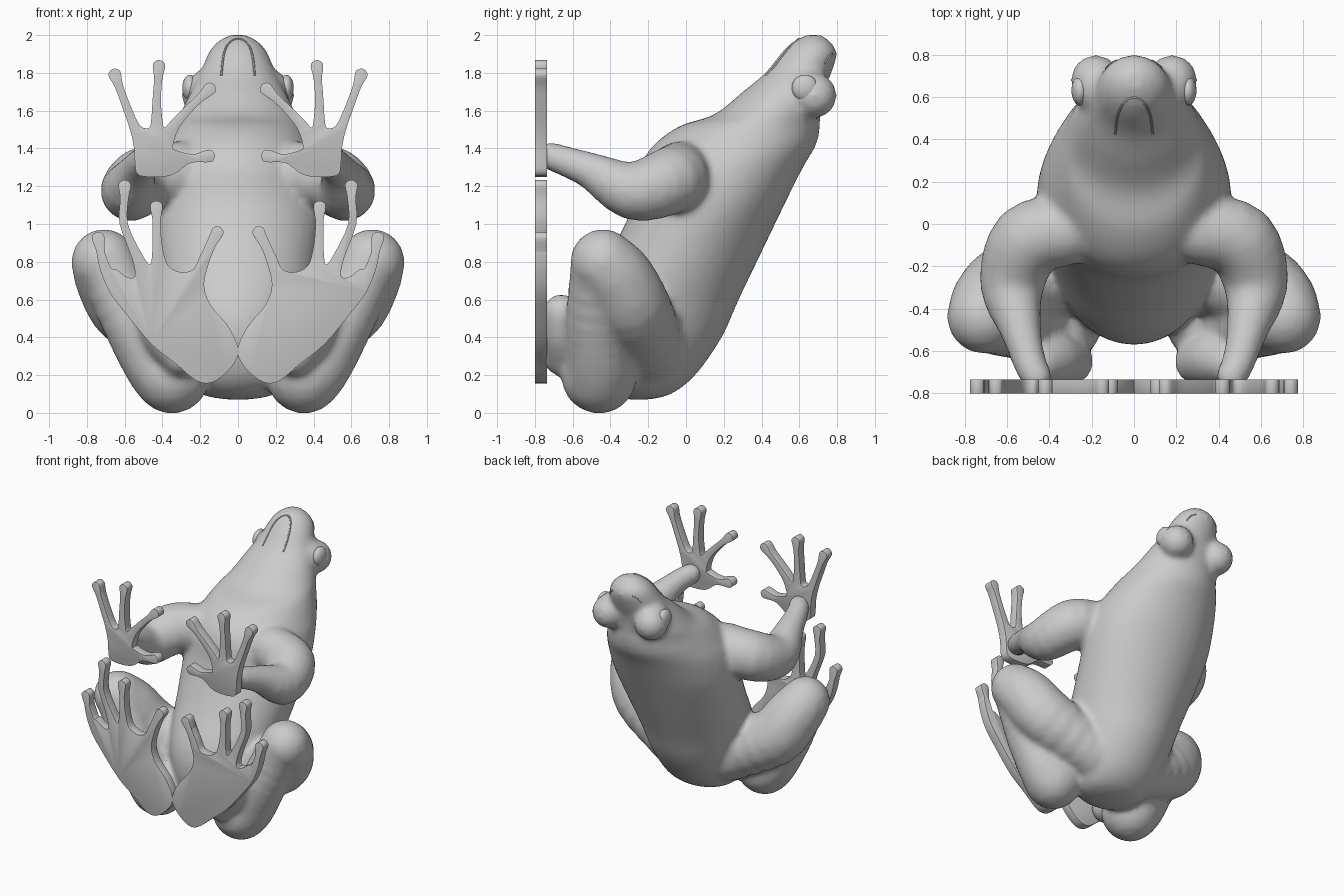
import bpy, bmesh, math
from mathutils import Vector, Matrix

cube = bpy.data.objects.get("Cube")
if cube:
    bpy.data.objects.remove(cube)

grey = bpy.data.materials.new("plain grey")
grey.use_nodes = True
grey.diffuse_color = (0.6, 0.6, 0.6, 1)
grey.node_tree.nodes["Principled BSDF"].inputs["Base Color"].default_value = grey.diffuse_color


def spline(points, steps, closed=False):
    """Catmull-Rom interpolation of tuples of any size."""
    n = len(points)
    pick = (lambda i: points[i % n]) if closed else (lambda i: points[min(max(i, 0), n - 1)])
    out = []
    for i in range(n if closed else n - 1):
        for k in range(steps):
            t = k / steps
            out.append(tuple(
                b + 0.5 * t * (c - a + t * (2*a - 5*b + 4*c - d + t * (3*(b - c) + d - a)))
                for a, b, c, d in zip(pick(i - 1), pick(i), pick(i + 1), pick(i + 2))))
    return out if closed else out + [tuple(points[-1])]


def link(name, data):
    obj = bpy.data.objects.new(name, data)
    bpy.context.collection.objects.link(obj)
    data.materials.append(grey)
    return obj


def finish(name, bm):
    mesh = bpy.data.meshes.new(name)
    bm.to_mesh(mesh)
    bm.free()
    return link(name, mesh)


def bake_smooth(obj):
    """Apply the modifiers or curve settings, then shade smooth with sharp edges kept."""
    bpy.ops.object.select_all(action='DESELECT')
    obj.select_set(True)
    bpy.context.view_layer.objects.active = obj
    bpy.ops.object.convert(target='MESH')
    bpy.ops.object.shade_smooth_by_angle(angle=math.radians(40))


def loft(bm, sections, sides):
    """Closed skin over elliptical level sections (x, y, z, half width, half depth)."""
    turns = [math.tau * k / sides for k in range(sides)]
    rings = [[bm.verts.new((x + w * math.cos(a), y + d * math.sin(a), z)) for a in turns]
             for x, y, z, w, d in sections]
    for low, high in zip(rings, rings[1:]):
        for k in range(sides):
            j = (k + 1) % sides
            bm.faces.new((low[k], low[j], high[j], high[k]))
    bm.faces.new(rings[0][::-1])
    bm.faces.new(rings[-1])


def limb(bm, path):
    """Swept run of balls (x, y, z, radius) on both sides."""
    arcs = [math.pi * (k + 0.5) / 9 for k in range(9)]
    for x, y, z, r in spline(path, 4):
        for side in (1, -1):
            loft(bm, [(side * x, y, z - r * math.cos(a), r * math.sin(a), r * math.sin(a))
                      for a in arcs], 16)


# Torso and head: level sections (height, front, back, half width)
sections = [
    (.07, -.30, -.20, .05), (.10, -.42, -.08, .20), (.20, -.52, .05, .29),
    (.40, -.57, .19, .35), (.60, -.54, .28, .39), (.85, -.40, .40, .43),
    (1.1, -.28, .52, .46), (1.3, -.24, .62, .44), (1.42, -.17, .69, .39),
    (1.52, -.03, .71, .34), (1.58, .15, .71, .31), (1.7, .30, .73, .25),
    (1.8, .42, .77, .20), (1.9, .50, .80, .16), (1.96, .56, .77, .115), (2.0, .63, .72, .05)]
bm = bmesh.new()
loft(bm, [(0, (front + back) / 2, z, half, (back - front) / 2)
          for z, front, back, half in spline(sections, 4)], 36)

# Arms, thighs, shins with ankles, soles and eye bulges
limb(bm, [(.32, -.03, 1.27, .17), (.50, -.08, 1.23, .18), (.575, -.28, 1.175, .155),
          (.535, -.50, 1.28, .10), (.49, -.66, 1.34, .08), (.46, -.72, 1.36, .075)])
limb(bm, [(.22, -.2, .36, .2), (.55, -.28, .54, .21), (.66, -.36, .7, .2), (.71, -.44, .8, .175)])
limb(bm, [(.69, -.45, .78, .165), (.56, -.47, .5, .17), (.44, -.46, .28, .18), (.35, -.46, .2, .205)])
limb(bm, [(.3, -.65, .3, .11), (.38, -.64, .42, .13), (.44, -.66, .53, .1)])
limb(bm, [(.16, .63, 1.7, .12), (.18, .68, 1.68, .12)])
body = finish("body", bm)
remesh = body.modifiers.new("blend", 'REMESH')
remesh.mode = 'VOXEL'
remesh.voxel_size = 0.02
soften = body.modifiers.new("soften", 'SMOOTH')
soften.factor = 0.5
soften.iterations = 10
bake_smooth(body)


# Mouth and nostril lines, traced along the skin
def skin_line(name, path):
    curve = bpy.data.curves.new(name, 'CURVE')
    curve.dimensions = '3D'
    curve.bevel_depth = 0.006
    curve.bevel_resolution = 1
    curve.use_fill_caps = True
    points = [body.closest_point_on_mesh(Vector(p))[1] for p in spline(path, 5)]
    line = curve.splines.new('POLY')
    line.points.add(len(points) - 1)
    for target, p in zip(line.points, points):
        target.co = (*p, 1)
    bake_smooth(link(name, curve))


half_mouth = [(.09, .42, 1.79), (.08, .5, 1.88), (.05, .57, 1.95)]
skin_line("mouth", half_mouth + [(0, .6, 1.975)] + [(-x, y, z) for x, y, z in reversed(half_mouth)])


# Hands and feet: flat plates with knobbed digits
def digit(base, middle, tip, width=.022, knob=.033):
    """Outline of one digit: right side, round the knob, then left side."""
    base, middle, tip = Vector(base), Vector(middle), Vector(tip)
    along = (tip - middle).normalized()
    right = Vector((along.y, -along.x))
    low = (middle - base).normalized()
    low_right = Vector((low.y, -low.x))
    neck = tip - along * knob * 2
    arc = [tip + knob * (right * math.cos(a) + along * math.sin(a))
           for a in (math.pi * k / 4 for k in range(5))]
    pts = [base + low_right * width * 1.3, middle + right * width, neck + right * width, *arc,
           neck - right * width, middle - right * width, base - low_right * width * 1.3]
    return [tuple(p) for p in pts]


def plate(name, outline, side):
    bm = bmesh.new()
    face = bm.faces.new([bm.verts.new((side * x, -.8, z)) for x, z in spline(outline, 3, True)])
    solid = bmesh.ops.extrude_face_region(bm, geom=[face])
    bmesh.ops.translate(bm, vec=(0, .065, 0),
                        verts=[v for v in solid["geom"] if isinstance(v, bmesh.types.BMVert)])
    bmesh.ops.recalc_face_normals(bm, faces=bm.faces)
    obj = finish(name, bm)
    bevel = obj.modifiers.new("rounded_rim", 'BEVEL')
    bevel.width = 0.008
    bevel.segments = 2
    bevel.limit_method = 'ANGLE'
    bevel.angle_limit = math.radians(60)
    bake_smooth(obj)


hand = [(.36, 1.255), (.52, 1.255), (.545, 1.32), (.55, 1.40),
        *digit((.545, 1.51), (.59, 1.62), (.652, 1.79)), (.47, 1.51),
        *digit((.43, 1.56), (.43, 1.66), (.418, 1.835)), (.39, 1.51),
        *digit((.335, 1.525), (.26, 1.61), (.15, 1.715)), (.345, 1.41), (.325, 1.39),
        *digit((.27, 1.345), (.23, 1.348), (.155, 1.36))]
foot = [(.14, .16), (.22, .17), (.33, .26), (.46, .365), (.59, .52), (.68, .64),
        *digit((.70, .76), (.725, .84), (.74, .925)), (.645, .76), (.59, .72), (.545, .725),
        *digit((.535, .83), (.605, 1.0), (.6, 1.2)), (.465, .785),
        *digit((.425, .86), (.43, .95), (.432, 1.09)), (.37, .78), (.305, .745), (.235, .76),
        *digit((.175, .82), (.14, .89), (.11, .955)),
        (.18, .68), (.145, .57), (.06, .47), (.005, .365), (.005, .29), (.06, .215)]
for side, label in ((1, "left"), (-1, "right")):
    plate(label + "_hand", hand, side)
    plate(label + "_foot", foot, side)
    skin_line(label + "_nostril", [(side * x, y, z) for x, y, z in
                                   ((.11, .71, 1.85), (.1, .74, 1.885), (.08, .77, 1.9))])

    # Eye lens set into the bulge
    bm = bmesh.new()
    place = Matrix.Translation((side * .255, .63, 1.72)) @ Matrix.Diagonal((.04, .07, .07, 1))
    bmesh.ops.create_uvsphere(bm, u_segments=32, v_segments=16, radius=1, matrix=place)
    bake_smooth(finish(label + "_eye", bm))
